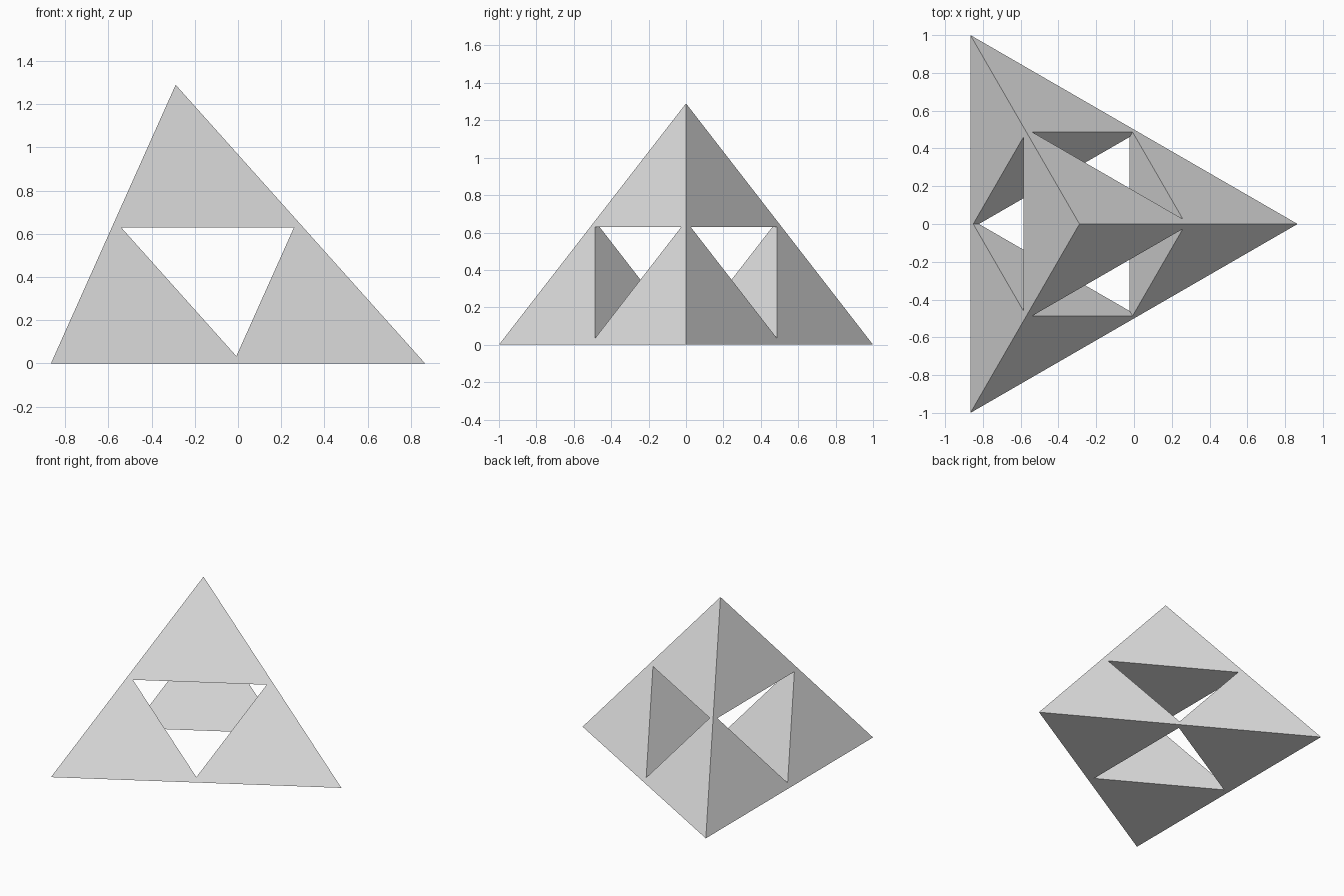
import bpy
from math import sin, cos, radians
from mathutils import Vector

if "Cube" in bpy.data.objects:
    bpy.data.objects.remove(bpy.data.objects["Cube"])

RADIUS = 2 / 3 ** 0.5      # base triangle circumradius for a side of 2
HEIGHT = 1.29
CORNER = 0.513             # size of each corner pyramid relative to the whole

grey = bpy.data.materials.new("light grey")
grey.use_nodes = True
grey.diffuse_color = (0.8, 0.8, 0.8, 1)
grey.node_tree.nodes["Principled BSDF"].inputs["Base Color"].default_value = grey.diffuse_color


def tetrahedron(name, points):
    """Four-point solid; the apex comes last."""
    mesh = bpy.data.meshes.new(name)
    mesh.from_pydata(points, [], [(0, 2, 1), (0, 1, 3), (1, 2, 3), (2, 0, 3)])
    mesh.materials.append(grey)
    obj = bpy.data.objects.new(name, mesh)
    bpy.context.collection.objects.link(obj)
    return obj


# Outer pyramid: triangular base pointing to +x, apex above its centre
centre_x = RADIUS / 2 - 3 ** 0.5 / 2
corners = [Vector((centre_x + RADIUS * cos(radians(a)), RADIUS * sin(radians(a)), 0))
           for a in (0, 120, 240)]
corners.append(Vector((centre_x, 0, HEIGHT)))
pyramid = tetrahedron("fractal_pyramid", corners)

# Inverted pyramid that hollows the middle and leaves four joined corner pyramids
middle = sum(corners, Vector()) / 4
k = 4 * (1 - CORNER) - 1
inverted = [middle - k * (p - middle) for p in corners]
# Swap two corners so the mirrored solid keeps outward faces
inverted[0], inverted[1] = inverted[1], inverted[0]
cutter = tetrahedron("middle_cutter", inverted)
cutter.hide_render = True
cutter.hide_viewport = True
cutter.display_type = 'WIRE'

cut = pyramid.modifiers.new("hollow middle", 'BOOLEAN')
cut.operation = 'DIFFERENCE'
cut.solver = 'EXACT'
cut.object = cutter
